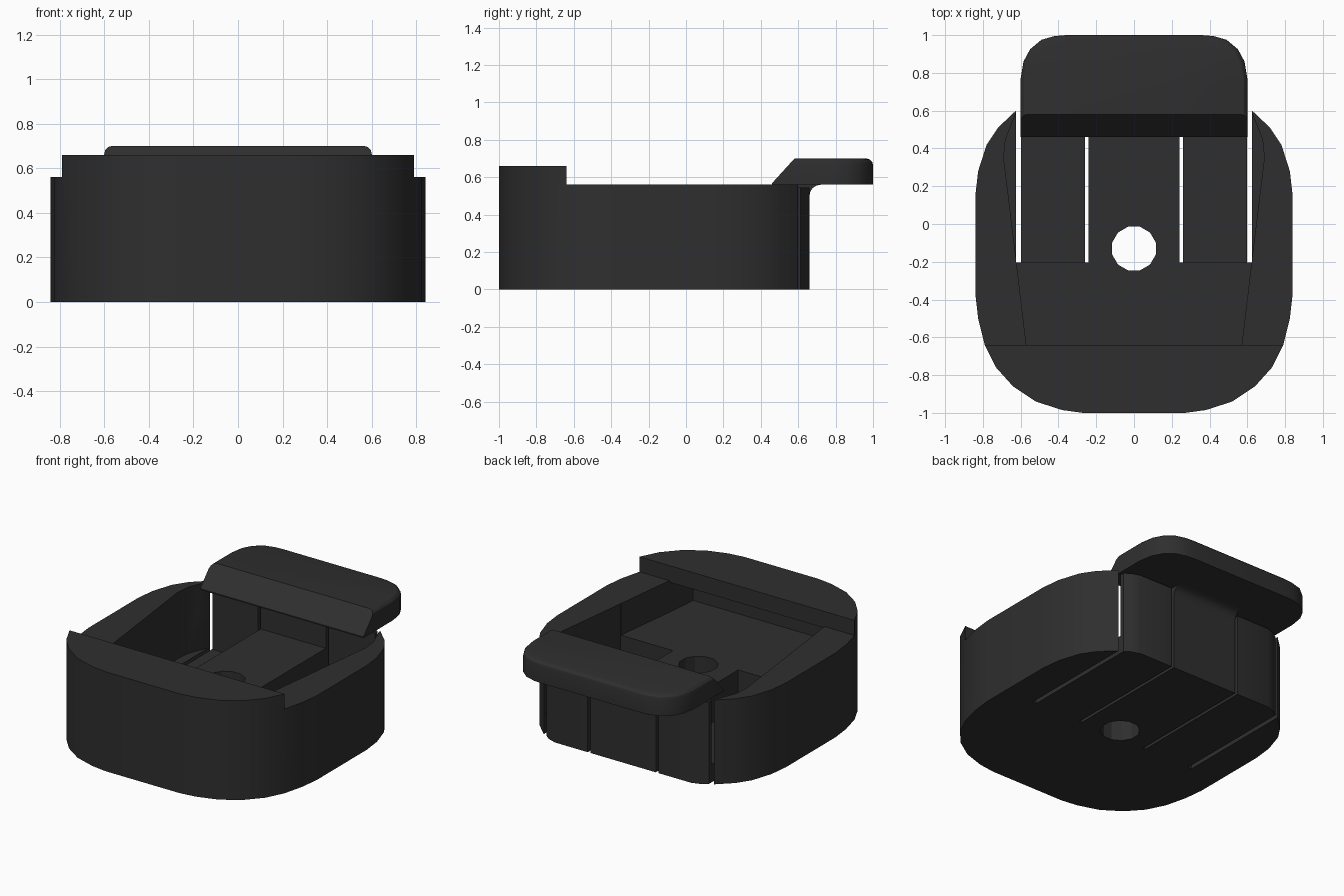
import bpy, bmesh, math
from mathutils import Vector

if "Cube" in bpy.data.objects:
    bpy.data.objects.remove(bpy.data.objects["Cube"])

mat = bpy.data.materials.new("dark_plastic")
mat.diffuse_color = (0.028, 0.028, 0.028, 1)
mat.use_nodes = True
mat.node_tree.nodes["Principled BSDF"].inputs["Base Color"].default_value = mat.diffuse_color


def prism(name, pts, lo, hi, axis='z'):
    """Extrude a closed profile: xy points along z, or yz points along x."""
    bm = bmesh.new()
    if axis == 'z':
        vs = [bm.verts.new((a, b, lo)) for a, b in pts]
        step = Vector((0, 0, hi - lo))
    else:
        vs = [bm.verts.new((lo, a, b)) for a, b in pts]
        step = Vector((hi - lo, 0, 0))
    f = bm.faces.new(vs)
    ext = bmesh.ops.extrude_face_region(bm, geom=[f])
    bmesh.ops.translate(bm, vec=step,
                        verts=[g for g in ext['geom'] if isinstance(g, bmesh.types.BMVert)])
    bmesh.ops.recalc_face_normals(bm, faces=bm.faces)
    me = bpy.data.meshes.new(name)
    bm.to_mesh(me)
    bm.free()
    ob = bpy.data.objects.new(name, me)
    bpy.context.collection.objects.link(ob)
    me.materials.append(mat)
    return ob


def mirrored(half):
    """Close a right-hand half profile across x = 0."""
    return half + [(-x, y) for x, y in reversed(half)]


def rect(x0, x1, y0, y1):
    return [(x0, y0), (x1, y0), (x1, y1), (x0, y1)]


def cut(ob, pts, lo, hi):
    c = prism("cutter", pts, lo, hi)
    c.hide_render = True
    m = ob.modifiers.new("cut", 'BOOLEAN')
    m.operation, m.solver, m.object = 'DIFFERENCE', 'EXACT', c
    bpy.context.view_layer.objects.active = ob
    bpy.ops.object.modifier_apply(modifier=m.name)
    bpy.data.objects.remove(c)


# Main body: rounded outline with a taller lip at the front
body = prism("clip_body", mirrored([
    (.27, -1), (.38, -.985), (.52, -.94), (.64, -.86), (.73, -.76), (.79, -.64),
    (.825, -.5), (.84, -.37), (.84, .15), (.825, .28), (.78, .42), (.72, .51),
    (.625, .6), (.592, .615), (.56, .64), (.5, .66)]), 0, .66)
cut(body, rect(-1, 1, -.64, 1), .56, 1)

# Cavity, running on beneath the front lip
cut(body, mirrored([(.57, -.64), (.665, .15), (.69, .35), (.68, .45), (.62, .6), (.59, .58)]), .35, 1)
cut(body, mirrored([(.55, -.86), (.57, -.63)]), .35, .55)

# Side spring floors, release slots
for s in (-1, 1):
    def side(pts):
        return [(s * x, y) for x, y in pts]
    cut(body, side([(.25, -.205), (.622, -.205), (.665, .15), (.69, .35),
                    (.68, .45), (.62, .6), (.59, .58), (.25, .58)]), .12, .8)
    cut(body, side(rect(.24, .26, -.205, 1)), -1, 1)
    cut(body, side(rect(.597, .625, -.205, 1)), -1, 1)
    cut(body, side(rect(.25, .61, .5, 1)), .545, 1)

# Screw hole
cut(body, [(.12 * math.cos(math.radians(15 + 30 * i)), -.13 + .12 * math.sin(math.radians(15 + 30 * i)))
           for i in range(12)], -1, 1)

# Finger lever with rounded corners, soft top rim and sloped front
lever = prism("release_lever", mirrored([
    (.6, .46), (.6, .77), (.585, .86), (.55, .925), (.49, .975), (.42, .995), (.36, 1)]), .56, .7)
bm = bmesh.new()
bm.from_mesh(lever.data)
rim = [e for e in bm.edges if all(v.co.z > .69 for v in e.verts)
       and not all(v.co.y < .47 for v in e.verts)]
bmesh.ops.bevel(bm, geom=rim, offset=.035, segments=3, profile=.5, affect='EDGES')
res = bmesh.ops.bisect_plane(bm, geom=bm.verts[:] + bm.edges[:] + bm.faces[:],
                             plane_co=(0, .46, .568), plane_no=(0, -.132, .12), clear_outer=True)
bmesh.ops.holes_fill(bm, edges=[e for e in bm.edges if e.is_boundary])
bmesh.ops.recalc_face_normals(bm, faces=bm.faces)
bm.to_mesh(lever.data)
bm.free()

# Fillet joining the centre spring to the lever
arc = [(.72 - .06 * math.cos(a), .5 + .06 * math.sin(a))
       for a in (math.radians(22.5 * i) for i in range(5))]
prism("lever_fillet", arc + [(.72, .565), (.65, .565), (.65, .5)], -.24, .24, 'x')

for ob in bpy.context.scene.objects:
    bpy.ops.object.select_all(action='DESELECT')
    ob.select_set(True)
    bpy.context.view_layer.objects.active = ob
    bpy.ops.object.shade_smooth_by_angle(angle=math.radians(25))
